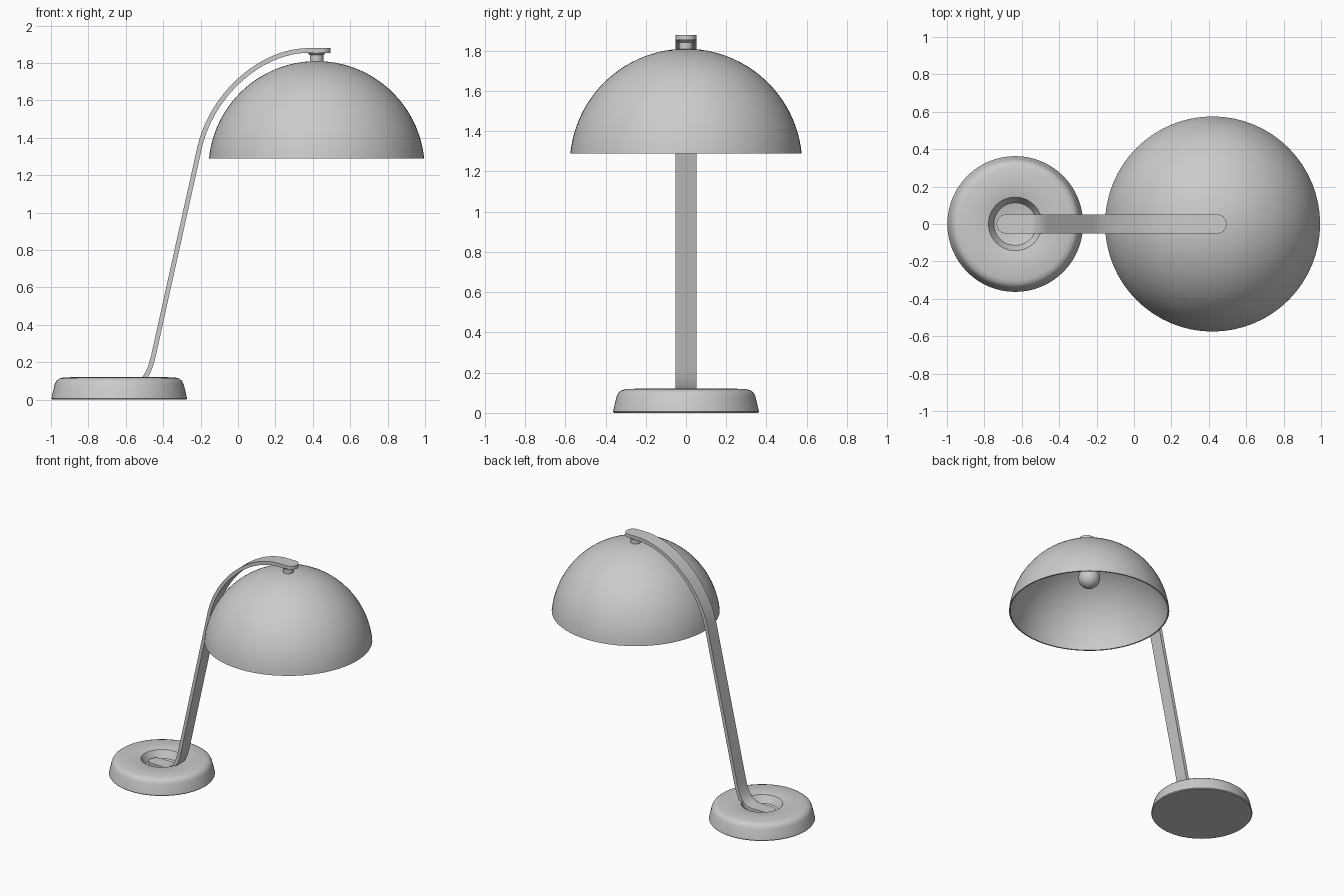
import bpy, bmesh, math
from mathutils import Vector

if "Cube" in bpy.data.objects:
    bpy.data.objects.remove(bpy.data.objects["Cube"])

BASE_X, SHADE_X = -0.635, 0.42


def finish(bm, name, angle=35):
    bmesh.ops.remove_doubles(bm, verts=bm.verts, dist=1e-5)
    bmesh.ops.recalc_face_normals(bm, faces=bm.faces)
    mesh = bpy.data.meshes.new(name)
    bm.to_mesh(mesh)
    bm.free()
    obj = bpy.data.objects.new(name, mesh)
    bpy.context.collection.objects.link(obj)
    bpy.ops.object.select_all(action='DESELECT')
    obj.select_set(True)
    bpy.context.view_layer.objects.active = obj
    bpy.ops.object.shade_smooth_by_angle(angle=math.radians(angle))
    return obj


def lathe(name, profile, x, steps=64):
    """Spin an (r, z) profile about a vertical axis at x."""
    bm = bmesh.new()
    verts = [bm.verts.new((x + r, 0, z)) for r, z in profile]
    edges = [bm.edges.new(p) for p in zip(verts, verts[1:])]
    bmesh.ops.spin(bm, geom=verts + edges, cent=(x, 0, 0), axis=(0, 0, 1),
                   angle=math.tau, steps=steps)
    return finish(bm, name)


def bezier(p0, p1, p2, p3, n):
    a, b, c, d = (Vector(p) for p in (p0, p1, p2, p3))
    return [a * (1 - t) ** 3 + b * 3 * t * (1 - t) ** 2 + c * 3 * t * t * (1 - t) + d * t ** 3
            for t in (i / n for i in range(n + 1))]


def arc(radius, cz, a0, a1, n):
    return [(radius * math.cos(a), cz + radius * math.sin(a))
            for a in (a0 + (a1 - a0) * i / n for i in range(n + 1))]


# Base: weighted disc with a rounded rim and a sunken dish
lathe("base", [(0, 0), (0.358, 0), (0.363, 0.006), (0.345, 0.082), (0.336, 0.100),
               (0.322, 0.112), (0.300, 0.118), (0.235, 0.121), (0.150, 0.120),
               (0.143, 0.117), (0.114, 0.064), (0.105, 0.060), (0, 0.060)], BASE_X)

# Shade: thin spherical cap with an open underside
R, CZ, RIM = 0.578, 1.232, 1.29
inner = R - 0.010
outer_arc = arc(R, CZ, math.pi / 2, math.asin((RIM - CZ) / R), 24)
inner_arc = arc(inner, CZ, math.asin((RIM - CZ) / inner), math.pi / 2, 24)
lathe("shade", outer_arc + inner_arc, SHADE_X)

# Connector between arm and shade, lamp socket and bulb
lathe("connector", [(0, 1.795), (0.036, 1.795), (0.036, 1.842), (0.045, 1.850),
                    (0.045, 1.860), (0, 1.860)], SHADE_X, 32)
lathe("socket", [(0, 1.803), (0.04, 1.800), (0.04, 1.62), (0, 1.62)], SHADE_X, 32)
lathe("bulb", arc(0.078, 1.56, math.pi / 2, -math.pi / 2, 16), SHADE_X, 32)

# Arm: flat strap with rounded ends, swept along a bent path in the xz plane
HALF_W, HALF_T = 0.052, 0.0125
tip = [HALF_W * (1 - math.cos(math.pi / 2 * i / 8)) for i in range(8)]
path = [Vector((-0.735 + s, 0.073)) for s in tip]
path += bezier((-0.60, 0.073), (-0.53, 0.073), (-0.483, 0.10), (-0.452, 0.235), 14)
path += bezier((-0.205, 1.35), (-0.14, 1.63), (0.12, 1.867), (0.38, 1.867), 24)
path += [Vector((0.495 - s, 1.867)) for s in reversed(tip)]
bm = bmesh.new()
rings = []
for i, p in enumerate(path):
    tangent = (path[min(i + 1, len(path) - 1)] - path[max(i - 1, 0)]).normalized()
    n = Vector((-tangent.y, tangent.x)) * HALF_T
    k = min(i, len(path) - 1 - i)
    w = HALF_W * max(math.sin(math.pi / 2 * min(k, 8) / 8), 0.06)
    rings.append([bm.verts.new((p.x + s * n.x, y, p.y + s * n.y))
                  for s, y in ((1, -w), (1, w), (-1, w), (-1, -w))])
for a, b in zip(rings, rings[1:]):
    for j in range(4):
        bm.faces.new((a[j], a[(j + 1) % 4], b[(j + 1) % 4], b[j]))
bm.faces.new(rings[0])
bm.faces.new(rings[-1])
finish(bm, "arm")
